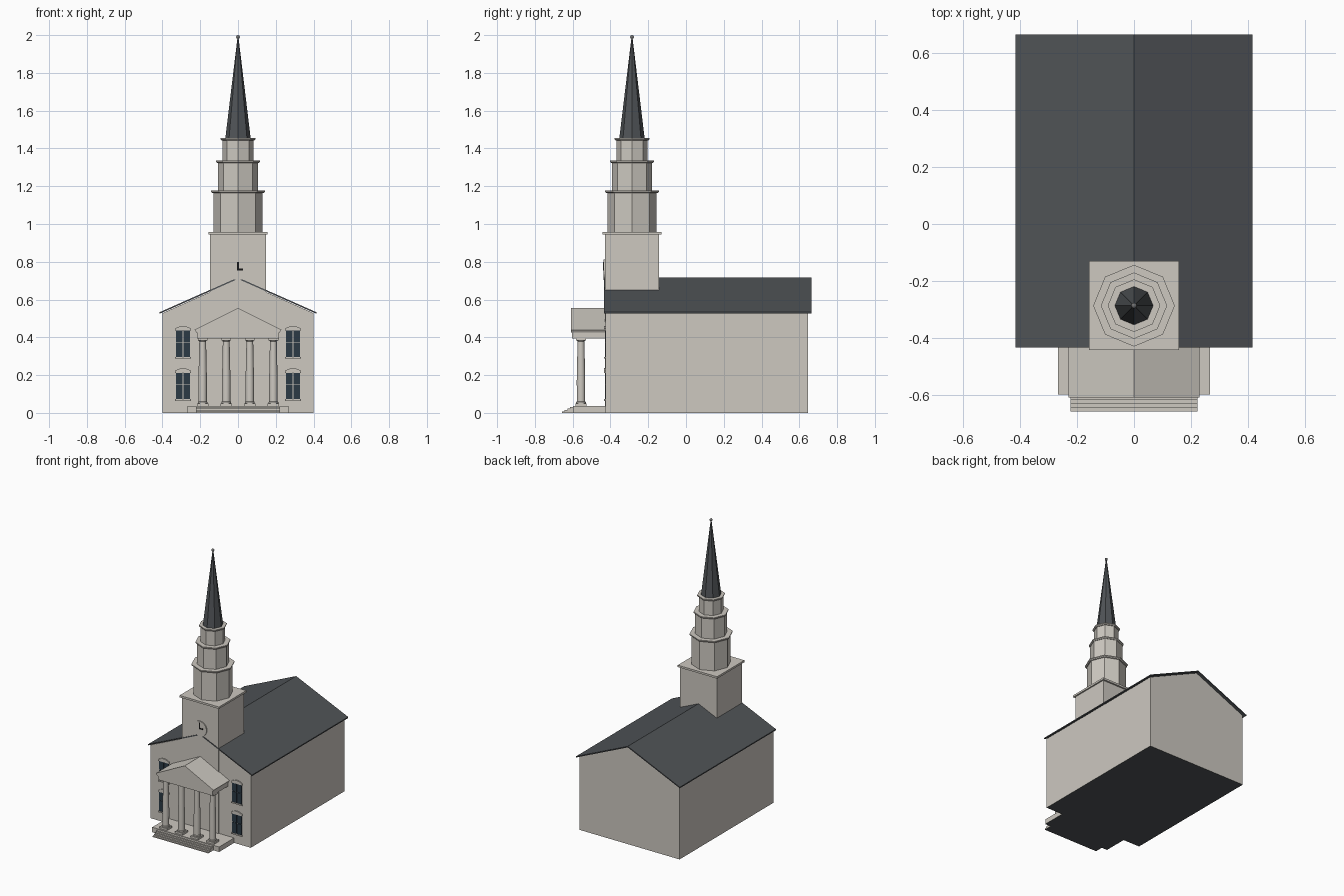
import bpy, bmesh, math

if "Cube" in bpy.data.objects:
    bpy.data.objects.remove(bpy.data.objects["Cube"])

def mat(name, rgb):
    m = bpy.data.materials.new(name)
    m.diffuse_color = (*rgb, 1)
    m.use_nodes = True
    m.node_tree.nodes["Principled BSDF"].inputs["Base Color"].default_value = m.diffuse_color
    return m

STONE = mat("pale_stone", (0.61, 0.58, 0.53))
SLATE = mat("dark_slate", (0.08, 0.088, 0.095))
GLASS = mat("blue_glass", (0.024, 0.042, 0.06))
BLACK = mat("black_iron", (0.008, 0.008, 0.008))
METAL = mat("grey_metal", (0.16, 0.16, 0.16))

def finish(name, bm, material, dark_base=False):
    bmesh.ops.recalc_face_normals(bm, faces=bm.faces[:])
    me = bpy.data.meshes.new(name)
    me.materials.append(material)
    if dark_base:  # undersides resting on the ground are slate
        me.materials.append(SLATE)
        for f in bm.faces:
            if f.normal.z < -0.9 and f.calc_center_median().z < 0.002:
                f.material_index = 1
    bm.to_mesh(me)
    bm.free()
    ob = bpy.data.objects.new(name, me)
    bpy.context.collection.objects.link(ob)
    return ob

def add_prism(bm, pts, y0, y1):
    """Extrude an xz outline along y."""
    a = [bm.verts.new((x, y0, z)) for x, z in pts]
    b = [bm.verts.new((x, y1, z)) for x, z in pts]
    n = len(pts)
    bm.faces.new(a)
    bm.faces.new(b[::-1])
    for i in range(n):
        j = (i + 1) % n
        bm.faces.new((a[i], b[i], b[j], a[j]))

def prism(name, pts, y0, y1, material=STONE, dark_base=False):
    bm = bmesh.new()
    add_prism(bm, pts, y0, y1)
    return finish(name, bm, material, dark_base)

def rect(x0, x1, z0, z1):
    return [(x0, z0), (x1, z0), (x1, z1), (x0, z1)]

def box(name, x0, x1, y0, y1, z0, z1, material=STONE, dark_base=False):
    return prism(name, rect(x0, x1, z0, z1), y0, y1, material, dark_base)

def lathe(name, prof, x, y, n, material=STONE, smooth=False):
    """Stack rings of (radius, z); corners lie on the axes."""
    bm = bmesh.new()
    rings = [[bm.verts.new((x + r * math.cos(2 * math.pi * i / n),
                            y + r * math.sin(2 * math.pi * i / n), z))
              for i in range(n)] for r, z in prof]
    bm.faces.new(rings[0][::-1])
    bm.faces.new(rings[-1])
    for a, b in zip(rings, rings[1:]):
        for i in range(n):
            j = (i + 1) % n
            bm.faces.new((a[i], a[j], b[j], b[i]))
    ob = finish(name, bm, material)
    if smooth:
        bpy.context.view_layer.objects.active = ob
        ob.select_set(True)
        bpy.ops.object.shade_smooth_by_angle(angle=math.radians(35))
        ob.select_set(False)
    return ob

# Main hall and its thin gabled roof
prism("hall", [(-0.4, 0), (0.4, 0), (0.4, 0.528), (0, 0.706), (-0.4, 0.528)],
      -0.425, 0.645, STONE, True)
prism("hall_roof", [(-0.415, 0.525), (0, 0.709), (0.415, 0.525),
                    (0.415, 0.533), (0, 0.717), (-0.415, 0.533)], -0.433, 0.664, SLATE)

# Square tower and cornice
TY = -0.286
box("tower", -0.147, 0.147, -0.43, -0.142, 0, 0.946, STONE, True)
box("tower_cornice", -0.157, 0.157, TY - 0.156, TY + 0.156, 0.944, 0.958)

# Octagonal tiers, each with a cap
for i, (r, cap, z0, z1) in enumerate([(0.13, 0.143, 0.958, 1.177),
                                      (0.107, 0.116, 1.177, 1.335),
                                      (0.081, 0.092, 1.335, 1.454)], 1):
    lathe(f"tier_{i}", [(r, z0), (r, z1 - 0.01)], 0, TY, 8)
    lathe(f"tier_cap_{i}", [(cap - 0.006, z1 - 0.013), (cap, z1 - 0.007), (cap, z1)], 0, TY, 8)

# Spire and ball
lathe("spire", [(0.067, 1.454), (0.003, 1.985)], 0, TY, 8, SLATE)
bm = bmesh.new()
bmesh.ops.create_uvsphere(bm, u_segments=12, v_segments=8, radius=0.01)
bmesh.ops.translate(bm, vec=(0, TY, 1.99), verts=bm.verts[:])
for f in bm.faces:
    f.smooth = True
finish("spire_ball", bm, METAL)

# Clock face and hands
CZ = 0.757
circle = [(0.054 * math.cos(math.tau * i / 32), CZ + 0.054 * math.sin(math.tau * i / 32))
          for i in range(32)]
prism("clock_face", circle, -0.437, -0.43)
box("minute_hand", -0.004, 0.004, -0.44, -0.436, CZ - 0.002, CZ + 0.043, BLACK)
box("hour_hand", -0.004, 0.026, -0.44, -0.436, CZ - 0.002, CZ + 0.007, BLACK)

# Portico floor and steps
box("portico_floor", -0.267, 0.267, -0.597, -0.42, 0, 0.036, STONE, True)
for i in range(4):
    box(f"step_{i + 1}", -0.222, 0.222, -0.656 + 0.014 * i, -0.59, 0, 0.008 * (i + 1),
        STONE, True)

# Entablature and pediment
box("entablature", -0.217, 0.217, -0.603, -0.42, 0.395, 0.437)
prism("pediment", [(-0.22, 0.425), (0.22, 0.425), (0.23, 0.44), (0, 0.555), (-0.23, 0.44)],
      -0.608, -0.42)

# Four columns with square bases and capitals
for i in range(4):
    x, y = -0.187 + i * 0.1247, -0.556
    box(f"column_base_{i + 1}", x - 0.03, x + 0.03, y - 0.03, y + 0.03, 0.036, 0.05)
    lathe(f"column_{i + 1}", [(0.026, 0.05), (0.026, 0.058), (0.022, 0.06), (0.0225, 0.17),
                              (0.018, 0.378), (0.023, 0.385)], x, y, 20, STONE, True)
    box(f"column_capital_{i + 1}", x - 0.026, x + 0.026, y - 0.026, y + 0.026, 0.383, 0.396)

# Front windows: panes, sill and shallow arched hood
for side, cx in (("left", -0.2915), ("right", 0.2915)):
    for level, z0 in (("lower", 0.073), ("upper", 0.296)):
        bm = bmesh.new()
        for a, b in ((-0.038, -0.002), (0.002, 0.038)):
            for c, d in ((0, 0.076), (0.079, 0.139)):
                add_prism(bm, rect(cx + a, cx + b, z0 + c, z0 + d), -0.429, -0.424)
        tag = f"{side}_{level}"
        finish(f"window_panes_{tag}", bm, GLASS)
        box(f"window_sill_{tag}", cx - 0.043, cx + 0.043, -0.433, -0.42, z0 - 0.009, z0)
        arc = [(cx - 0.043 + 0.0086 * k, z0 + 0.15 + 0.014 * math.sin(math.pi * k / 10))
               for k in range(11)]
        prism(f"window_hood_{tag}", [(cx + 0.043, z0 + 0.139), (cx - 0.043, z0 + 0.139)] + arc,
              -0.433, -0.42)
